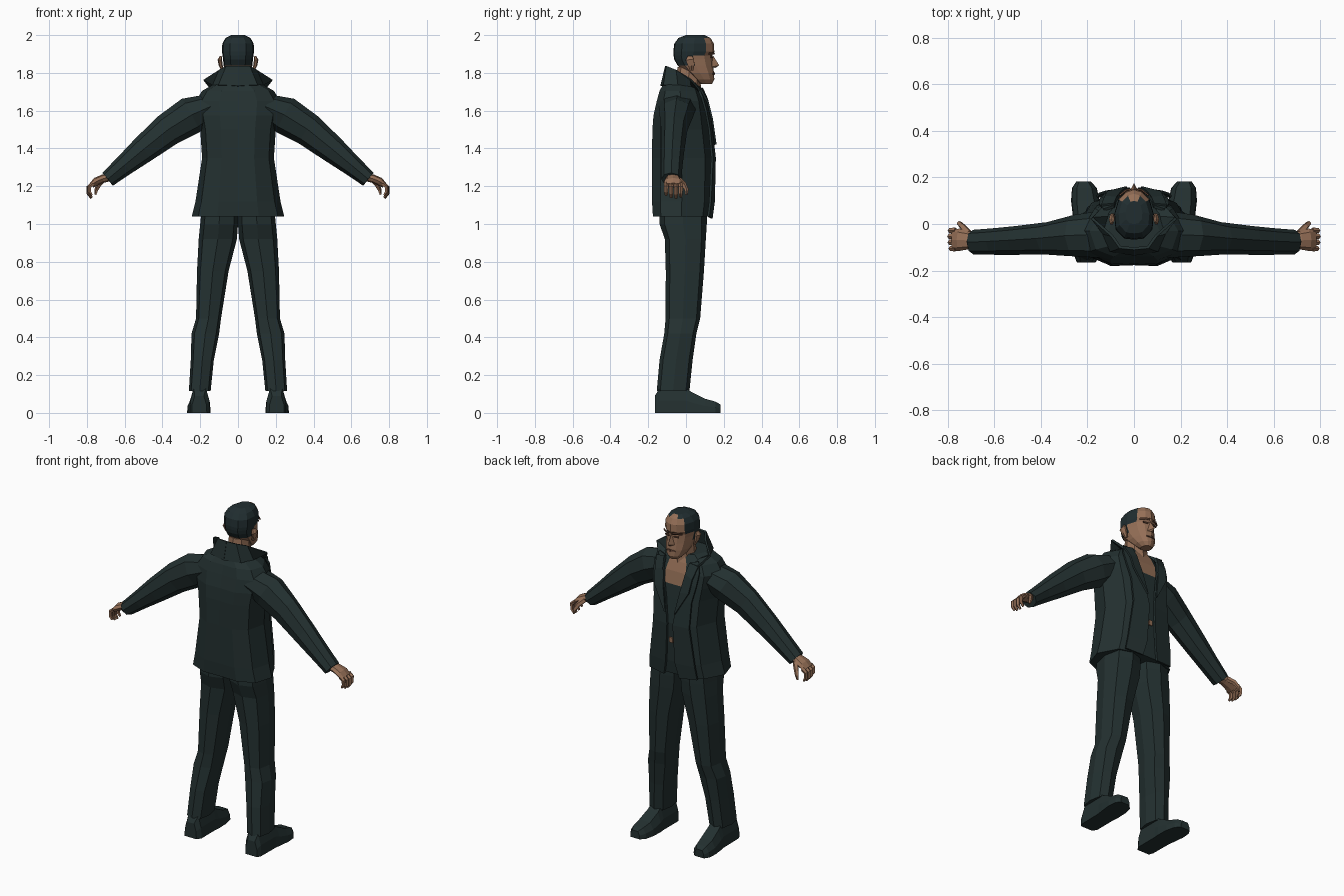
import bpy, bmesh, math
from mathutils import Vector


def mat(name, c):
    m = bpy.data.materials.new(name)
    m.diffuse_color = (*c, 1)
    return m


CLOTH = mat("dark_cloth", (0.017, 0.030, 0.030))
HAIR = mat("dark_hair", (0.015, 0.027, 0.030))
SKIN = mat("skin", (0.30, 0.16, 0.095))
SHADE = mat("lip_and_brow", (0.12, 0.058, 0.036))


def make(name, verts, faces, mats, rule=None, mirror=False, thick=0):
    me = bpy.data.meshes.new(name)
    me.from_pydata([tuple(v) for v in verts], [], faces)
    for m in mats:
        me.materials.append(m)
    bm = bmesh.new()
    bm.from_mesh(me)
    bmesh.ops.recalc_face_normals(bm, faces=bm.faces)
    if rule:
        for f in bm.faces:
            f.material_index = rule(f.calc_center_median())
    bm.to_mesh(me)
    bm.free()
    ob = bpy.data.objects.new(name, me)
    bpy.context.collection.objects.link(ob)
    if thick:
        s = ob.modifiers.new("thickness", 'SOLIDIFY')
        s.thickness, s.offset = thick, 0
    if mirror:
        ob.modifiers.new("mirror", 'MIRROR').use_mirror_merge = False
    return ob


def loft(name, rings, mats, **kw):
    n = len(rings[0])
    verts = [p for r in rings for p in r]
    faces = [(i * n + j, i * n + (j + 1) % n, (i + 1) * n + (j + 1) % n, (i + 1) * n + j)
             for i in range(len(rings) - 1) for j in range(n)]
    faces += [tuple(range(n)), tuple(range(len(verts) - n, len(verts)))]
    return make(name, verts, faces, mats, **kw)


def strip(name, a, b, mats, **kw):
    n = len(a)
    faces = [(i, i + 1, n + i + 1, n + i) for i in range(n - 1)]
    return make(name, a + b, faces, mats, **kw)


def tube(name, pts, radii, mats, n=6, **kw):
    # radii: (in the bend plane, across it)
    P = [Vector(p) for p in pts]
    rings = []
    for i, p in enumerate(P):
        t = (P[min(i + 1, len(P) - 1)] - P[max(i - 1, 0)]).normalized()
        u = t.cross(Vector((0, 1, 0))).normalized()
        v = u.cross(t)
        rings.append([p + u * radii[i][0] * math.cos(a) + v * radii[i][1] * math.sin(a)
                      for a in (2 * math.pi * k / n for k in range(n))])
    return loft(name, rings, mats, **kw)


def section(half, z, hw, yb, yf):
    # half outline (x share, y share) from front to back, reflected
    full = half + [(-x, y) for x, y in half[-2:0:-1]]
    return [(x * hw, yb + (yf - yb) * y, z) for x, y in full]


# jacket body with the open neck showing skin
TORSO = [(0, 1), (.3, 1), (.75, .88), (1, .5), (.86, .14), (.45, 0), (0, .01)]
body = [(1.04, .245, -.175, .125), (1.12, .225, -.18, .135), (1.35, .19, -.18, .14),
        (1.5, .2, -.178, .122), (1.575, .215, -.172, .112), (1.65, .225, -.155, .098),
        (1.705, .19, -.14, .078), (1.75, .11, -.115, .055)]
loft("jacket_body", [section(TORSO, *r) for r in body], [CLOTH, SKIN],
     rule=lambda c: int(c.z > 1.58 and c.y > .04 and abs(c.x) < .05))

# overlapping front panels with lapels
inner = [(.05, .135, 1.03), (.03, .147, 1.12), (.018, .152, 1.35), (.04, .135, 1.5),
         (.062, .122, 1.6), (.075, .105, 1.67), (.085, .075, 1.72)]
outer = [(.16, .118, 1.04), (.15, .128, 1.12), (.12, .138, 1.35), (.125, .124, 1.5),
         (.145, .105, 1.6), (.15, .085, 1.67), (.13, .06, 1.73)]
strip("jacket_front_panel", inner, outer, [CLOTH], mirror=True, thick=.012)
strip("lapel", [(.03, .155, 1.42), (.055, .137, 1.55), (.075, .112, 1.66), (.085, .085, 1.72)],
      [(.035, .157, 1.42), (.115, .137, 1.56), (.125, .117, 1.64), (.14, .08, 1.71)],
      [CLOTH], mirror=True, thick=.01)

# raised collar
strip("collar", [(0, -.105, 1.835), (.06, -.1, 1.835), (.095, -.05, 1.815),
                 (.18, .025, 1.765), (.13, .08, 1.70)],
      [(0, -.13, 1.73), (.1, -.115, 1.735), (.13, -.04, 1.735),
       (.115, .03, 1.73), (.075, .095, 1.68)], [CLOTH], mirror=True, thick=.012)

# sleeves
tube("sleeve", [(.15, -.045, 1.62), (.25, -.05, 1.575), (.37, -.062, 1.5), (.50, -.07, 1.395),
                (.60, -.075, 1.312), (.69, -.078, 1.237)],
     [(.07, .1), (.1, .09), (.088, .07), (.072, .062), (.056, .057), (.044, .053)],
     [CLOTH], n=8, mirror=True)

# hands
tube("palm", [(.67, -.075, 1.25), (.715, -.07, 1.24), (.75, -.068, 1.225), (.775, -.068, 1.205)],
     [(.022, .03), (.022, .04), (.022, .048), (.015, .046)], [SKIN], n=8, mirror=True)
for k, (y, s) in enumerate([(-.105, .8), (-.079, .95), (-.053, 1), (-.028, .92)]):
    path = [(0, 0), (.026, -.02), (.026, -.055), (.01, -.078)]
    tube("finger_%d" % (k + 1), [(.765 + dx * s, y, 1.214 + dz * s) for dx, dz in path],
         [(.012, .013), (.012, .012), (.010, .011), (.006, .007)], [SKIN], n=5, mirror=True)
tube("thumb", [(.71, -.04, 1.235), (.735, -.012, 1.21), (.75, .003, 1.18), (.755, .002, 1.155)],
     [(.016, .016), (.015, .014), (.011, .011), (.006, .006)], [SKIN], n=5, mirror=True)

# trouser legs
LEG = [(1.1, 0, .19, -.14, .11), (1.0, 0, .2, -.14, .11), (.92, .006, .208, -.112, .105),
       (.75, .05, .217, -.107, .095), (.5, .09, .222, -.108, .075), (.42, .1, .246, -.115, .055),
       (.28, .128, .25, -.14, .035), (.115, .145, .26, -.155, .018)]


def box_oval(z, x0, x1, y0, y1, n=8, e=.7):
    out = []
    for k in range(n):
        c, s = math.cos(2 * math.pi * k / n), math.sin(2 * math.pi * k / n)
        f = lambda q: math.copysign(abs(q) ** e, q) if abs(q) > 1e-6 else 0
        out.append(((x0 + x1) / 2 + f(c) * (x1 - x0) / 2, (y0 + y1) / 2 + f(s) * (y1 - y0) / 2, z))
    return out


loft("trouser_leg", [box_oval(*r) for r in LEG], [CLOTH], mirror=True)

# shoes, lofted heel to toe
SHOE = [(-.165, .165, .245, .09), (-.14, .148, .255, .13), (.0, .148, .257, .13),
        (.03, .145, .262, .11), (.1, .147, .27, .075), (.155, .16, .266, .06), (.182, .185, .248, .045)]
loft("shoe", [[(x0 + (x1 - x0) * u, y, h * v) for u, v in
               [(0, 0), (1, 0), (.97, .5), (.8, 1), (.2, 1), (.03, .5)]]
              for y, x0, x1, h in SHOE], [CLOTH], mirror=True)

# neck
loft("neck", [box_oval(z, -w, w, a, b, e=1) for z, w, a, b in
              [(1.66, .085, -.06, .085), (1.74, .066, -.055, .078), (1.83, .06, -.045, .08)]], [SKIN])

# head with hair as a painted region
HEAD = [(0, 1), (.4, .95), (.78, .8), (1, .5), (.93, .2), (.5, .02), (0, 0)]
skull = [(1.742, .03, .075, .138), (1.765, .052, .04, .15), (1.8, .068, 0, .148),
         (1.84, .076, -.045, .143), (1.87, .079, -.062, .14), (1.893, .082, -.066, .137),
         (1.912, .085, -.067, .15), (1.955, .083, -.062, .147), (1.985, .066, -.04, .13),
         (2.0, .036, 0, .1)]


def hair_rule(c):
    limit = .1 if c.z > 1.9 else .035
    return int(c.z > 1.84 and c.y < limit)


loft("head", [section(HEAD, *r) for r in skull], [SKIN, HAIR], rule=hair_rule)

# nose, ears and painted features
make("nose", [(0, .14, 1.897), (-.02, .138, 1.832), (.02, .138, 1.832), (0, .176, 1.84), (0, .155, 1.826)],
     [(0, 1, 3), (0, 3, 2), (1, 4, 3), (4, 2, 3), (0, 2, 4, 1)], [SKIN])
tube("ear", [(.08, .03, 1.815), (.092, .028, 1.84), (.096, .02, 1.87), (.09, .022, 1.888)],
     [(.008, .01), (.01, .02), (.012, .025), (.006, .015)], [SKIN], n=6, mirror=True)
strip("brow", [(.012, .151, 1.906), (.034, .146, 1.908), (.062, .124, 1.906)],
      [(.012, .147, 1.898), (.034, .142, 1.899), (.062, .121, 1.898)], [SHADE], mirror=True, thick=.006)
strip("eye", [(.016, .140, 1.886), (.046, .133, 1.886)],
      [(.016, .140, 1.878), (.046, .133, 1.878)], [SHADE], mirror=True, thick=.006)
strip("lips", [(0, .149, 1.803), (.027, .140, 1.799)],
      [(0, .151, 1.79), (.027, .142, 1.793)], [SHADE], mirror=True, thick=.006)

# belt buckle seen between the jacket panels
strip("buckle", [(-.012, .142, 1.265), (.012, .142, 1.265)],
      [(-.012, .141, 1.235), (.012, .141, 1.235)], [SKIN], thick=.008)
